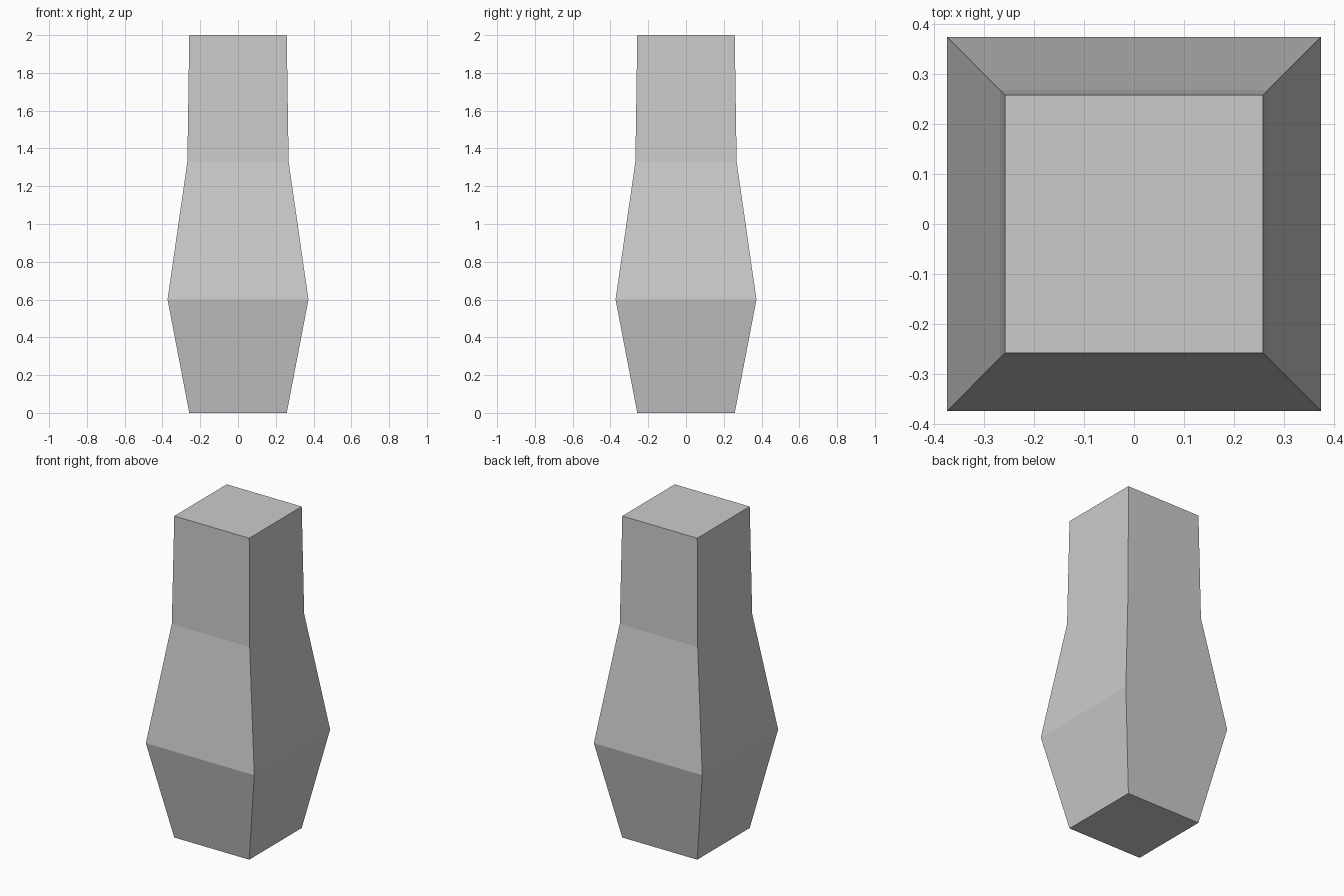
import bpy, bmesh

if "Cube" in bpy.data.objects:
    bpy.data.objects.remove(bpy.data.objects["Cube"])

# Square cross-sections from base to top: (height, half width)
PROFILE = [(0.0, 0.258), (0.6, 0.373), (1.33, 0.268), (2.0, 0.258)]
CORNERS = [(-1, -1), (1, -1), (1, 1), (-1, 1)]


def square_loft(name, profile):
    bm = bmesh.new()
    rings = [[bm.verts.new((sx * h, sy * h, z)) for sx, sy in CORNERS]
             for z, h in profile]
    # Side walls
    for low, high in zip(rings, rings[1:]):
        for i in range(4):
            j = (i + 1) % 4
            bm.faces.new((low[i], low[j], high[j], high[i]))
    # Base and top caps
    bm.faces.new(rings[0][::-1])
    bm.faces.new(rings[-1])
    mesh = bpy.data.meshes.new(name)
    bm.to_mesh(mesh)
    bm.free()
    obj = bpy.data.objects.new(name, mesh)
    bpy.context.collection.objects.link(obj)
    return obj


# Faceted vase-shaped body
square_loft("square_vase_body", PROFILE)
